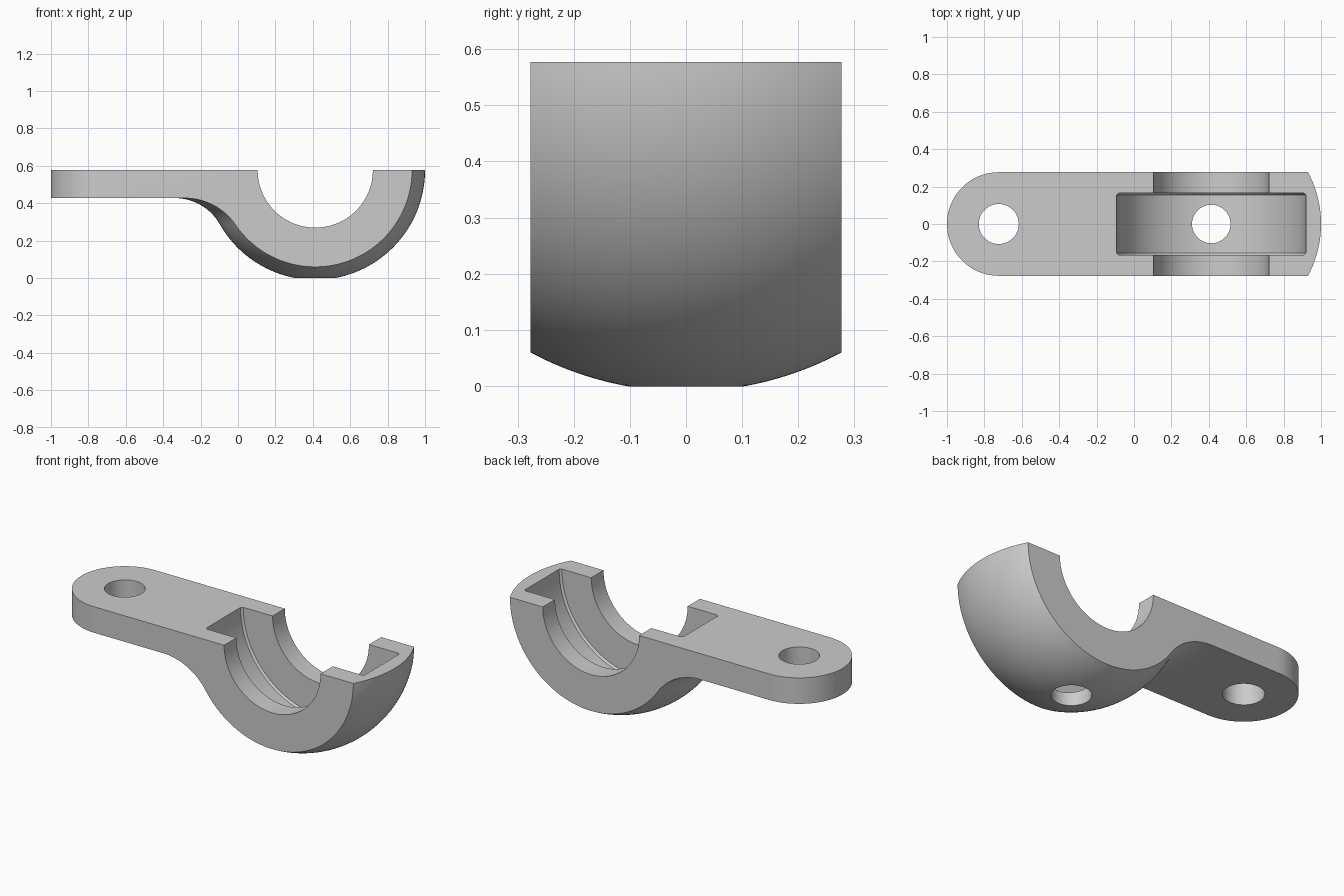
import bpy
import bmesh
from math import sin, cos, pi, atan2, sqrt
from mathutils import Matrix

if "Cube" in bpy.data.objects:
    bpy.data.objects.remove(bpy.data.objects["Cube"], do_unlink=True)

CX, TOP = 0.413, 0.577         # cup axis and top plane
R, HALF_W = 0.587, 0.277       # cup radius, half the strap width
PLATE_Z = 0.427                # underside of the strap
FILLET_X, FILLET_R = 0.75, 0.275
HOLE_X = -1 + HALF_W

grey = bpy.data.materials.new("plain_grey")
grey.use_nodes = True
grey.diffuse_color = (0.6, 0.6, 0.6, 1)
grey.node_tree.nodes["Principled BSDF"].inputs["Base Color"].default_value = (0.6, 0.6, 0.6, 1)


def make_object(name, bm):
    bmesh.ops.recalc_face_normals(bm, faces=bm.faces)
    mesh = bpy.data.meshes.new(name)
    bm.to_mesh(mesh)
    bm.free()
    mesh.materials.append(grey)
    obj = bpy.data.objects.new(name, mesh)
    bpy.context.collection.objects.link(obj)
    return obj


def skin(name, rings, matrix=Matrix()):
    """Closed solid through a stack of equal rings."""
    bm = bmesh.new()
    loops = [[bm.verts.new(matrix @ Matrix.Translation(p).to_translation()) for p in ring]
             for ring in rings]
    n = len(loops[0])
    for a, b in zip(loops, loops[1:]):
        for i in range(n):
            j = (i + 1) % n
            bm.faces.new((a[i], a[j], b[j], b[i]))
    bm.faces.new(loops[0][::-1])
    bm.faces.new(loops[-1])
    return make_object(name, bm)


def lathe(name, profile, matrix, n=96):
    """Round solid from (radius, height) points."""
    return skin(name, [[(r * cos(2 * pi * i / n), r * sin(2 * pi * i / n), h)
                        for i in range(n)] for r, h in profile], matrix)


def boolean(target, other, operation):
    mod = target.modifiers.new(other.name, "BOOLEAN")
    mod.operation = operation
    mod.solver = "EXACT"
    mod.object = other
    bpy.context.view_layer.objects.active = target
    bpy.ops.object.modifier_apply(modifier=mod.name)
    bpy.data.objects.remove(other, do_unlink=True)


# Hemispherical cup, blended on its left side into a flat flange
blend_angle = atan2(PLATE_Z - FILLET_R - TOP, FILLET_X)
LOWER, UPPER, SEG = 24, 16, 128


def sphere_point(a):
    return R * cos(a), TOP + R * sin(a)


start = -pi / 2 + 0.03
lower = [sphere_point(start + (blend_angle - start) * i / LOWER) for i in range(LOWER)]
arc_start = pi + blend_angle
fillet = []
for k in range(UPPER + 1):
    a = arc_start + (pi / 2 - arc_start) * k / UPPER
    fillet.append((FILLET_X + FILLET_R * cos(a), PLATE_Z - FILLET_R + FILLET_R * sin(a)))
flange = lower + fillet + [(2, PLATE_Z), (2, TOP)]
count = UPPER + 2
cup = lower + [sphere_point(blend_angle * (1 - k / count)) for k in range(count + 1)]

rings = []
for cup_pt, flange_pt in zip(cup, flange):
    ring = []
    for i in range(SEG):
        a = 2 * pi * i / SEG
        r, z = flange_pt if cos(a) < -0.01 else cup_pt
        ring.append((CX + r * cos(a), r * sin(a), z))
    rings.append(ring)
clamp = skin("clamp_half", rings)

# Trim to the strap outline with a rounded end
outline = [(HOLE_X + HALF_W * cos(a), HALF_W * sin(a))
           for a in [pi / 2 + pi * i / 40 for i in range(41)]]
outline += [(1.3, -HALF_W), (1.3, HALF_W)]
trim = skin("strap_outline", [[(x, y, z) for x, y in outline] for z in (-0.2, 0.9)])
boolean(clamp, trim, "INTERSECT")

# Pipe seat and wider inner groove, both along the y axis
across = Matrix.Translation((CX, 0, TOP)) @ Matrix.Rotation(pi / 2, 4, "X")
boolean(clamp, lathe("pipe_seat", [(0.308, -0.6), (0.308, 0.6)], across), "DIFFERENCE")
groove = [(0.495, -0.165), (0.506, -0.155), (0.506, 0.155), (0.495, 0.165)]
boolean(clamp, lathe("inner_groove", groove, across), "DIFFERENCE")

# Screw hole in the strap and drain hole in the cup
for name, x, r in (("screw_hole", HOLE_X, 0.107), ("drain_hole", CX, 0.103)):
    drill = lathe(name, [(r, -0.3), (r, 0.9)], Matrix.Translation((x, 0, 0)), 64)
    boolean(clamp, drill, "DIFFERENCE")

# One material, smooth curves with sharp edges
clamp.data.materials.clear()
clamp.data.materials.append(grey)
bpy.ops.object.select_all(action="DESELECT")
clamp.select_set(True)
bpy.context.view_layer.objects.active = clamp
bpy.ops.object.shade_smooth_by_angle(angle=pi / 6)
